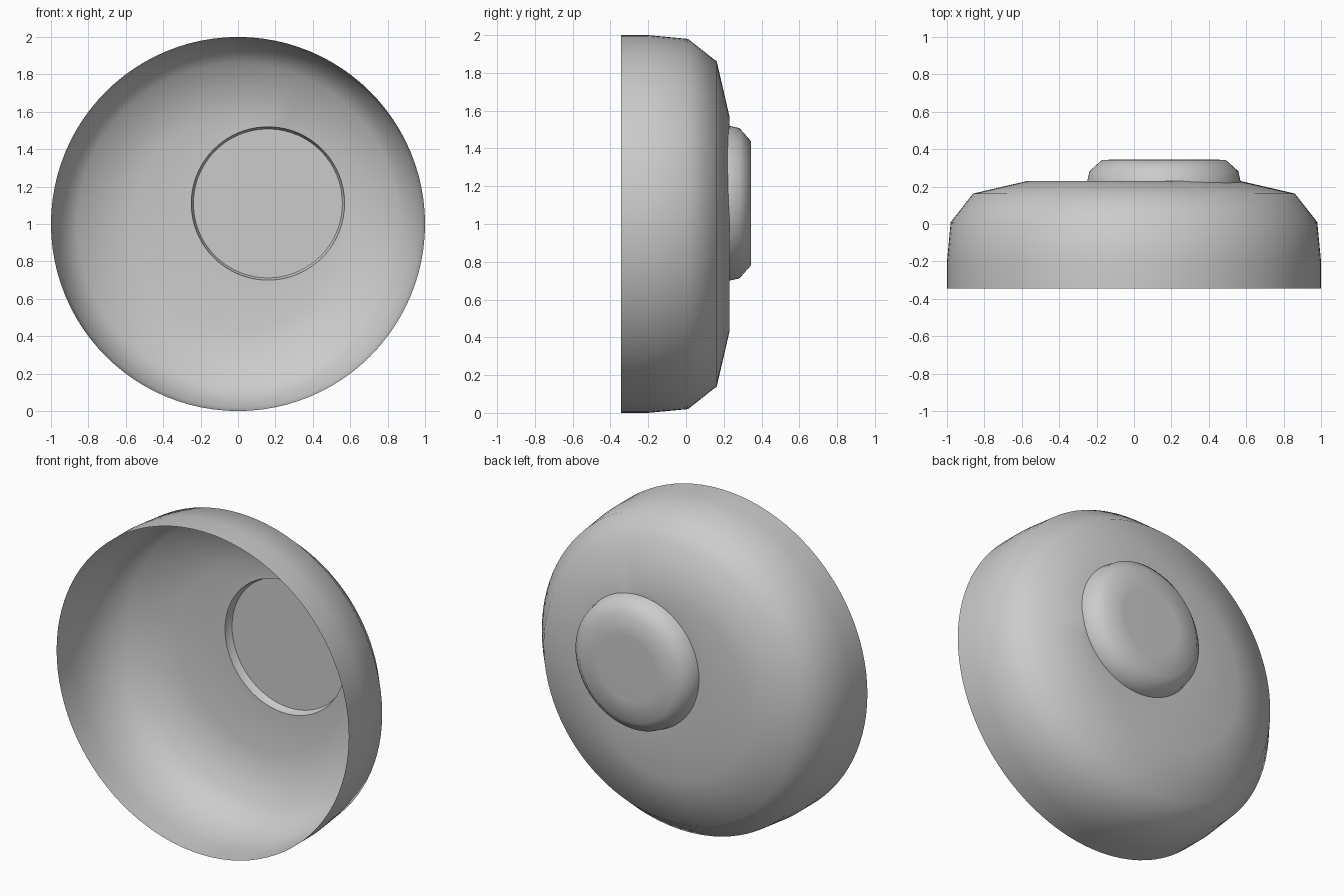
import bpy, bmesh, math

if "Cube" in bpy.data.objects:
    bpy.data.objects.remove(bpy.data.objects["Cube"])

SEG = 96
HX, HZ, HR = 0.16, 1.11, 0.41            # knob centre and radius
PROFILE = [(1.0, -0.345), (1.0, -0.20), (0.98, 0.01), (0.86, 0.163), (0.57, 0.228)]

grey = bpy.data.materials.new("light grey")
grey.diffuse_color = (0.6, 0.6, 0.6, 1)
grey.use_nodes = True
grey.node_tree.nodes["Principled BSDF"].inputs["Base Color"].default_value = grey.diffuse_color

dirs = [(math.cos(2 * math.pi * i / SEG), math.sin(2 * math.pi * i / SEG)) for i in range(SEG)]


def hole_distance(c, s):
    """Distance from the bowl axis to the knob opening along a direction."""
    dx, dz = HX, HZ - 1
    b = c * dx + s * dz
    return b + math.sqrt(b * b - dx * dx - dz * dz + HR * HR)


def surface_y(r):
    """Depth of the bowl surface near its back."""
    return 0.23 if r <= 0.57 else 0.228 - (r - 0.57) * 0.065 / 0.29


def build(name, rings, cap=False):
    """Join rings of points; optionally close the last ring with a fan."""
    bm = bmesh.new()
    rows = [[bm.verts.new(p) for p in ring] for ring in rings]
    for a, b in zip(rows, rows[1:]):
        for i in range(SEG):
            j = (i + 1) % SEG
            bm.faces.new((a[i], b[i], b[j], a[j]))
    if cap:
        last = rows[-1]
        mid = bm.verts.new((HX, last[0].co.y, HZ))
        for i in range(SEG):
            bm.faces.new((last[i], mid, last[(i + 1) % SEG]))
    bm.normal_update()
    if sum(f.normal.y * f.calc_area() for f in bm.faces) < 0:
        bmesh.ops.reverse_faces(bm, faces=bm.faces[:])
    for f in bm.faces:
        f.smooth = True
    me = bpy.data.meshes.new(name)
    bm.to_mesh(me)
    bm.free()
    me.materials.append(grey)
    ob = bpy.data.objects.new(name, me)
    bpy.context.collection.objects.link(ob)
    return ob


# Opening in the bowl, shared by bowl and knob
holes = [hole_distance(c, s) for c, s in dirs]
opening = [(c * h, surface_y(h), 1 + s * h) for (c, s), h in zip(dirs, holes)]


def knob_ring(r, y):
    k = r / HR
    return [(HX + (x - HX) * k, y, HZ + (z - HZ) * k) for x, _, z in opening]


# Open bowl shell, its inner ring widened where the opening crosses it
rings = [[(c * r, y, 1 + s * r) for c, s in dirs] for r, y in PROFILE[:-1]]
inner = []
for (c, s), h in zip(dirs, holes):
    r = max(0.57, h + 0.02)
    inner.append((c * r, surface_y(r), 1 + s * r))
rings += [inner, opening]
build("bowl_shell", rings)

# Raised round knob on the back
build("back_knob", [opening, knob_ring(0.398, 0.283), knob_ring(0.33, 0.343),
                    knob_ring(0.2, 0.345)], cap=True)

# Flat floor seen through the opening from the front
build("knob_floor", [knob_ring(0.398, 0.282), knob_ring(0.2, 0.282)], cap=True)
